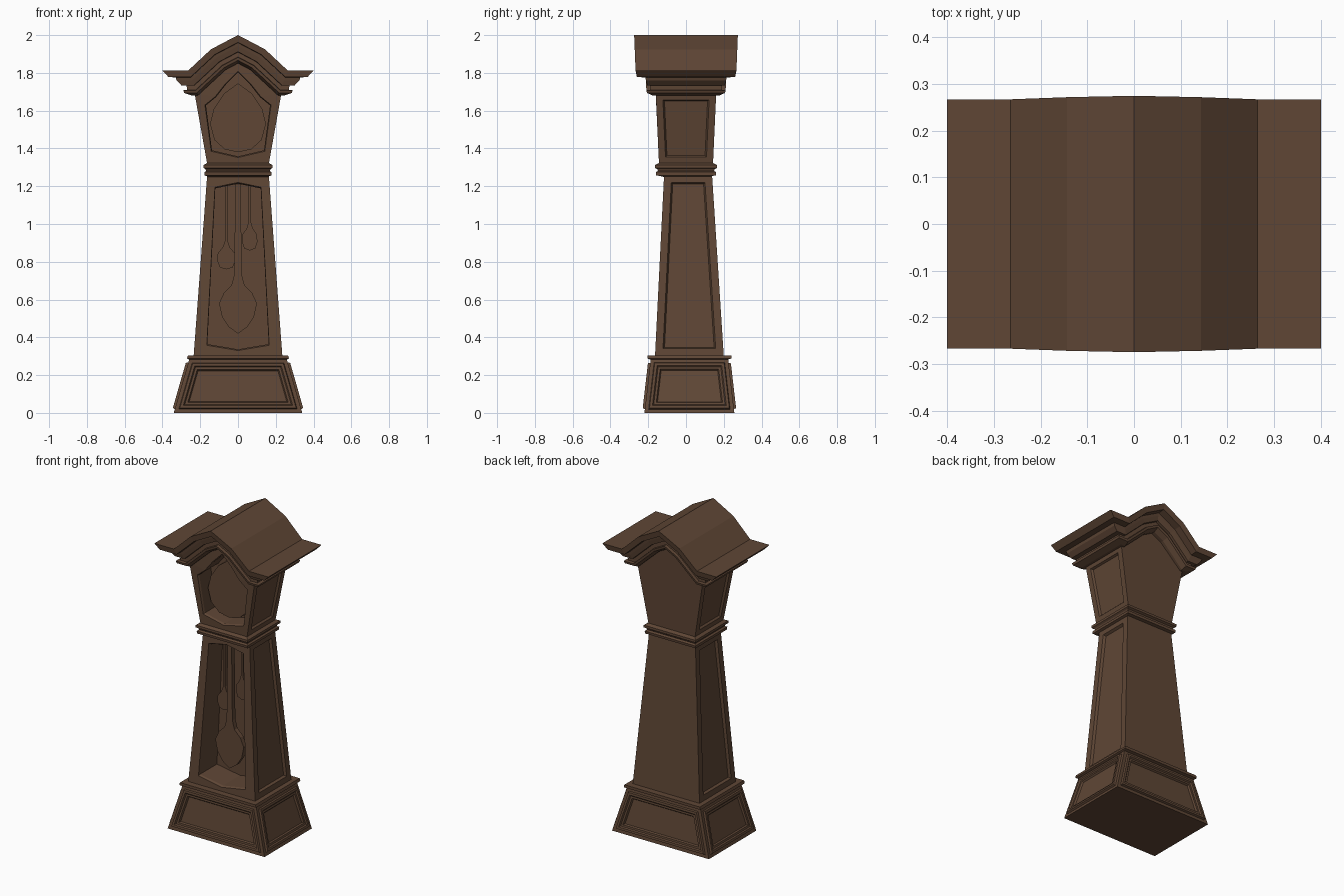
import bpy, bmesh

if "Cube" in bpy.data.objects:
    bpy.data.objects.remove(bpy.data.objects["Cube"])

wood = bpy.data.materials.new("dark_wood")
wood.diffuse_color = (0.115, 0.062, 0.036, 1)
wood.use_nodes = True
wood.node_tree.nodes["Principled BSDF"].inputs["Base Color"].default_value = wood.diffuse_color


def finish(name, bm):
    bmesh.ops.recalc_face_normals(bm, faces=bm.faces)
    me = bpy.data.meshes.new(name)
    bm.to_mesh(me)
    bm.free()
    me.materials.append(wood)
    ob = bpy.data.objects.new(name, me)
    bpy.context.collection.objects.link(ob)
    return ob


def loft(rings):
    """Skin closed rings of equal length and cap both ends."""
    bm = bmesh.new()
    vs = [[bm.verts.new(p) for p in r] for r in rings]
    n = len(vs[0])
    for a, b in zip(vs, vs[1:]):
        for i in range(n):
            j = (i + 1) % n
            bm.faces.new((a[i], a[j], b[j], b[i]))
    bm.faces.new(vs[0])
    bm.faces.new(vs[-1])
    bmesh.ops.recalc_face_normals(bm, faces=bm.faces)
    return bm


def panel(bm, faces, steps):
    """Inset faces repeatedly: (width, depth) per step."""
    for width, depth in steps:
        bmesh.ops.inset_individual(bm, faces=faces, thickness=width, depth=depth,
                                   use_even_offset=True)


def rect(hx, hy, z, yc=0.0):
    return [(-hx, yc - hy, z), (hx, yc - hy, z), (hx, yc + hy, z), (-hx, yc + hy, z)]


def mirror(half):
    """Right half outline from bottom centre to top centre -> full outline."""
    return half + [(-x, z) for x, z in reversed(half[1:-1])]


def shrink(half, s, cz):
    return [(x * s, cz + (z - cz) * s) for x, z in half]


def ring(half, y):
    return [(x, y(z) if callable(y) else y, z) for x, z in mirror(half)]


def slab(name, half, x, y0, y1):
    rings = [[(px + x, py, pz) for px, py, pz in ring(half, y)] for y in (y0, y1)]
    return finish(name, loft(rings))


# Base: tapered box with raised frames on all four sides, and a cap
bm = loft([rect(0.34, 0.238, 0, 0.018), rect(0.258, 0.205, 0.285, 0.018)])
sides = [f for f in bm.faces if abs(f.normal.z) < 0.7]
panel(bm, sides, [(0.02, 0), (0.004, 0.012), (0.014, 0), (0.006, -0.008),
                  (0.012, 0), (0.006, -0.01)])
finish("base", bm)
finish("base_cap", loft([rect(0.258, 0.205, 0.282, 0.018), rect(0.27, 0.222, 0.288, 0.018),
                         rect(0.265, 0.222, 0.305, 0.018)]))


# Trunk: tapered case with open front and recessed side panels
def trunk_front(z):
    return -0.164 + 0.05 * (z - 0.3)


def trunk_back(z):
    return 0.20 - 0.0646 * (z - 0.3)


outer = [(0, 0.3), (0.235, 0.3), (0.163, 1.26), (0, 1.26)]
door = [(0, 0.33), (0.165, 0.358), (0.122, 1.195), (0, 1.22)]
inner = shrink(door, 0.985, 0.77)
bm = loft([ring(outer, trunk_back), ring(outer, trunk_front), ring(door, trunk_front),
           ring(inner, lambda z: trunk_front(z) + 0.012), ring(inner, 0.02)])
sides = [f for f in bm.faces if abs(f.normal.x) > 0.8
         and abs(f.calc_center_median().x) > 0.18]
panel(bm, sides, [(0.04, 0), (0.008, -0.015)])
finish("trunk", bm)

# Pendulum and the two hanging weights
pendulum = [(0, 0.42), (0.05, 0.455), (0.085, 0.51), (0.1, 0.58), (0.075, 0.635),
            (0.035, 0.675), (0.02, 0.73), (0.014, 1.215), (0, 1.215)]
slab("pendulum", pendulum, 0, -0.085, -0.055)
for side, x, z, s in (("left", -0.062, 0.76, 1.0), ("right", 0.062, 0.86, 0.85)):
    weight = [(0, z), (0.034 * s, z + 0.01), (0.048 * s, z + 0.045), (0.045 * s, z + 0.085),
              (0.02 * s, z + 0.115), (0.007, z + 0.15), (0.007, 1.205), (0, 1.205)]
    slab(side + "_weight", weight, x, -0.05, -0.02)

# Waist moulding between trunk and head
waist = [(0.158, 0.12, 1.25), (0.178, 0.158, 1.258), (0.178, 0.16, 1.274),
         (0.168, 0.148, 1.281), (0.172, 0.152, 1.29), (0.182, 0.164, 1.297),
         (0.182, 0.164, 1.312), (0.165, 0.145, 1.322)]
finish("waist_moulding", loft([rect(*r) for r in waist]))


# Arched outline, offset inwards by d from the roof line
def arch(d, w):
    return [(w, 1.812 - d), (0.264 - 0.39 * d, 1.812 - d),
            (0.143 - 0.58 * d, 1.925 - 0.83 * d), (0, 2.0 - 1.13 * d)]


# Head: flared case with arched top, open front and side panels
def head_front(z):
    return -0.143 - 0.047 * (min(z, 1.68) - 1.32)


outer = [(0, 1.318), (0.163, 1.318)] + arch(0.12, 0.23)
door = [(0, 1.352), (0.142, 1.385), (0.175, 1.63), (0.12, 1.675), (0.065, 1.745), (0, 1.81)]
inner = shrink(door, 0.97, 1.56)
bm = loft([ring(outer, lambda z: -head_front(z)), ring(outer, head_front),
           ring(door, head_front), ring(inner, lambda z: head_front(z) + 0.012),
           ring(inner, -0.03)])
sides = [f for f in bm.faces if abs(f.normal.x) > 0.8 and f.calc_area() > 0.09]
panel(bm, sides, [(0.036, 0), (0.008, -0.012)])
finish("head", bm)

# Dial
dial = [(0, 1.38), (0.07, 1.395), (0.125, 1.445), (0.148, 1.53), (0.128, 1.61),
        (0.075, 1.69), (0, 1.745)]
slab("dial", dial, 0, -0.09, -0.025)

# Roof and cornice: stepped profile following the arch, (offset, half width, half depth)
rails = [(0.0, 0.40, 0.267), (0.034, 0.368, 0.26), (0.036, 0.33, 0.215), (0.052, 0.325, 0.212),
         (0.078, 0.30, 0.205), (0.08, 0.272, 0.19), (0.102, 0.27, 0.19), (0.104, 0.29, 0.21),
         (0.118, 0.285, 0.207), (0.132, 0.245, 0.175)]
bm = bmesh.new()
stations = []
for k in range(7):
    front, back = [], []
    for d, w, y in rails:
        half = arch(d, w)
        pts = [(-x, z) for x, z in half] + half[2::-1]
        x, z = pts[k]
        y += 0.04 * (z + d - 1.812)
        front.append(bm.verts.new((x, -y, z)))
        back.append(bm.verts.new((x, y, z)))
    stations.append((front, back))
for (f0, b0), (f1, b1) in zip(stations, stations[1:]):
    r0, r1 = f0 + b0[::-1], f1 + b1[::-1]
    for i in range(len(r0)):
        j = (i + 1) % len(r0)
        bm.faces.new((r0[i], r0[j], r1[j], r1[i]))
for f, b in (stations[0], stations[-1]):
    for i in range(len(f) - 1):
        bm.faces.new((f[i], f[i + 1], b[i + 1], b[i]))
finish("roof_cornice", bm)
